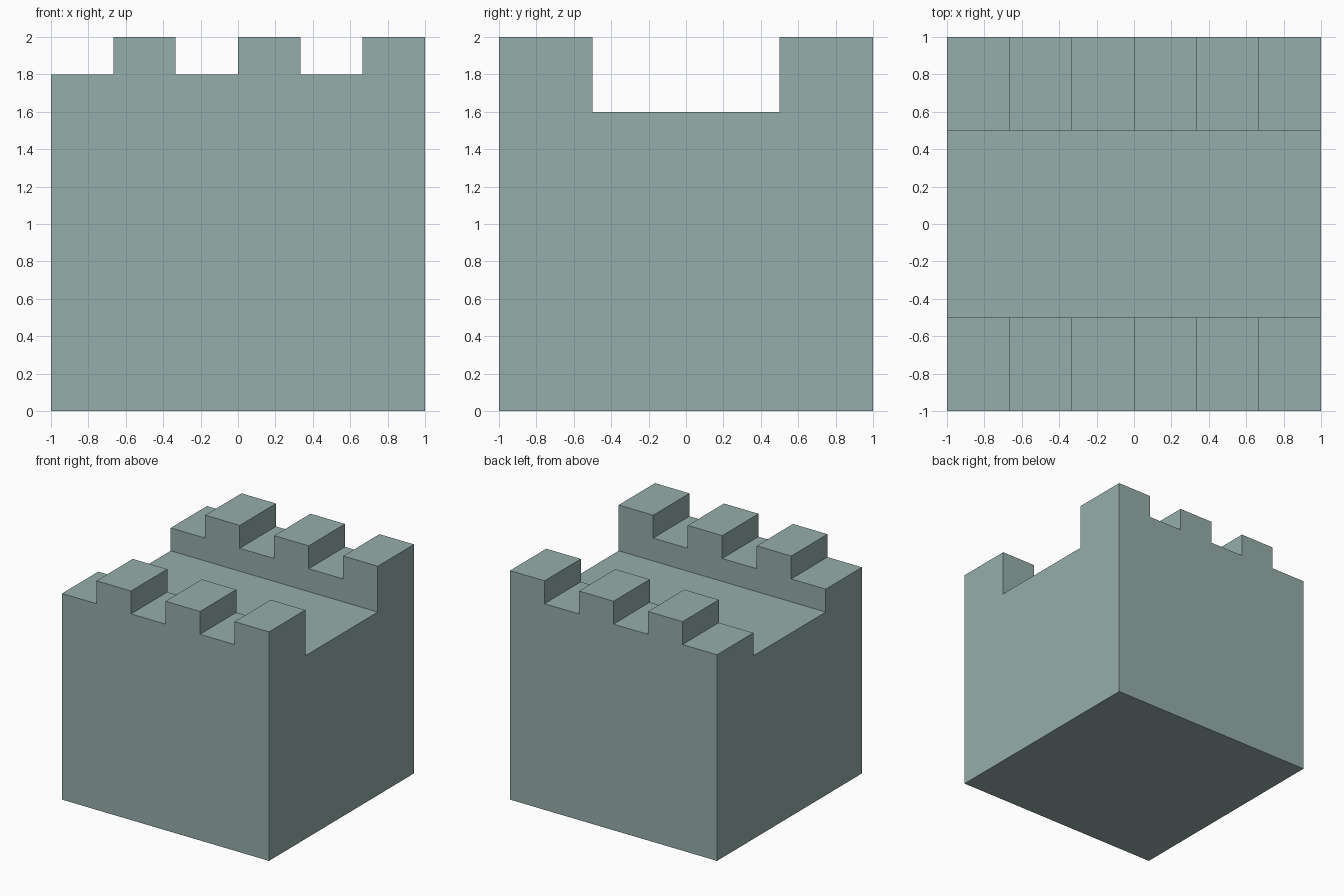
import bpy, bmesh

if "Cube" in bpy.data.objects:
    bpy.data.objects.remove(bpy.data.objects["Cube"])

BASE_TOP, LOW, HIGH = 1.6, 1.8, 2.0
TEETH = 3
STEP = 2 / (TEETH * 2)

# Crenellated front profile: low gap then raised tooth, repeated from left to right
profile = [(1, 0), (-1, 0)]
for i in range(TEETH * 2):
    z = HIGH if i % 2 else LOW
    profile += [(-1 + i * STEP, z), (-1 + (i + 1) * STEP, z)]

# Tower block: profile extruded from front to back
bm = bmesh.new()
face = bm.faces.new([bm.verts.new((x, -1, z)) for x, z in profile])
extruded = bmesh.ops.extrude_face_region(bm, geom=[face])["geom"]
bmesh.ops.translate(bm, vec=(0, 2, 0),
                    verts=[g for g in extruded if isinstance(g, bmesh.types.BMVert)])
bmesh.ops.recalc_face_normals(bm, faces=bm.faces)
mesh = bpy.data.meshes.new("tower_block")
bm.to_mesh(mesh)
bm.free()
tower = bpy.data.objects.new("tower_block", mesh)
bpy.context.collection.objects.link(tower)

# Grey-green stone
stone = bpy.data.materials.new("stone")
stone.diffuse_color = (0.30, 0.42, 0.40, 1)
stone.use_nodes = True
stone.node_tree.nodes["Principled BSDF"].inputs["Base Color"].default_value = stone.diffuse_color
mesh.materials.append(stone)

# Walkway channel cut between the two battlement rows
bpy.ops.mesh.primitive_cube_add(size=1, location=(0, 0, BASE_TOP + 0.5))
cutter = bpy.context.object
cutter.name = "walkway_cutter"
cutter.scale = (3, 1, 1)
cutter.hide_render = True
cutter.data.materials.append(stone)

cut = tower.modifiers.new("walkway", 'BOOLEAN')
cut.operation = 'DIFFERENCE'
cut.solver = 'EXACT'
cut.object = cutter
bpy.ops.object.select_all(action='DESELECT')
bpy.context.view_layer.objects.active = tower
tower.select_set(True)
bpy.ops.object.modifier_apply(modifier=cut.name)
bpy.data.objects.remove(cutter)
